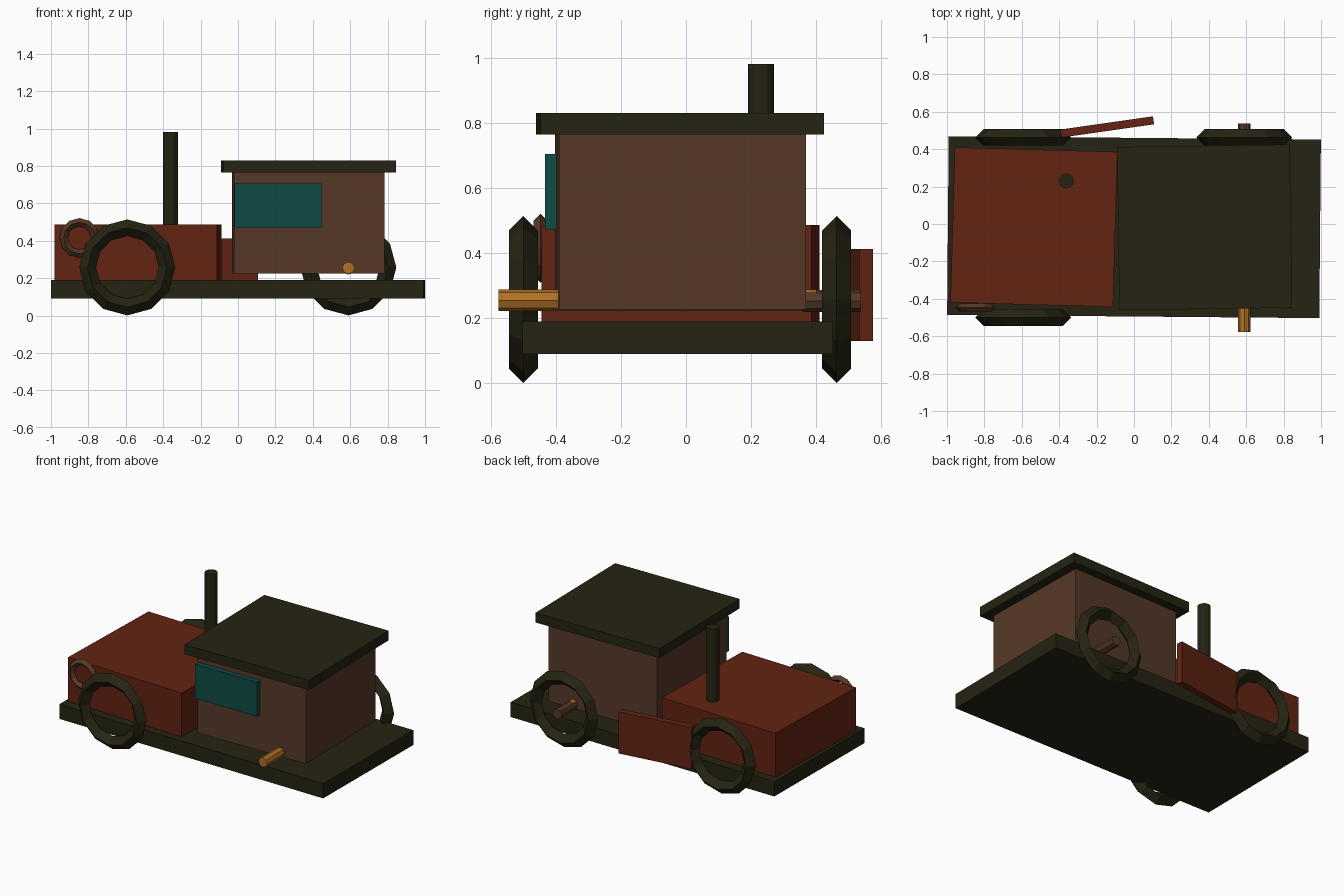
import bpy
import math

if "Cube" in bpy.data.objects:
    bpy.data.objects.remove(bpy.data.objects["Cube"])


def material(name, rgb):
    m = bpy.data.materials.new(name)
    m.diffuse_color = (*rgb, 1)
    m.use_nodes = True
    m.node_tree.nodes["Principled BSDF"].inputs["Base Color"].default_value = m.diffuse_color
    return m


DARK = material("dark olive", (0.019, 0.017, 0.006))
RED = material("rust red", (0.122, 0.017, 0.006))
BROWN = material("wood brown", (0.092, 0.040, 0.021))
TEAL = material("teal glass", (0.005, 0.070, 0.060))
GOLD = material("brass", (0.44, 0.16, 0.017))


def finish(name, mat):
    ob = bpy.context.object
    ob.name = name
    ob.data.materials.append(mat)
    return ob


def box(name, mat, centre, size, z0, z1, turn=0):
    bpy.ops.mesh.primitive_cube_add(
        size=1, location=(*centre, (z0 + z1) / 2), rotation=(0, 0, math.radians(turn)))
    bpy.context.object.scale = (*size, z1 - z0)
    return finish(name, mat)


def rod(name, mat, x, z, y0, y1, r):
    bpy.ops.mesh.primitive_cylinder_add(
        vertices=8, radius=r, depth=y1 - y0,
        location=(x, (y0 + y1) / 2, z), rotation=(math.pi / 2, 0, 0))
    return finish(name, mat)


def ring(name, mat, loc, major, minor):
    # diamond cross-section, twelve sides
    bpy.ops.mesh.primitive_torus_add(
        major_segments=12, minor_segments=4, major_radius=major,
        minor_radius=minor, location=loc, rotation=(math.pi / 2, 0, 0))
    return finish(name, mat)


# body, slightly askew blocks
box("chassis", DARK, (0, -0.017), (1.99, 0.955), 0.09, 0.19, -0.5)
box("hood", RED, (-0.535, -0.017), (0.87, 0.83), 0.19, 0.487, -1.6)
box("cabin", BROWN, (0.376, -0.017), (0.805, 0.76), 0.226, 0.77, 0.9)
box("roof", DARK, (0.377, -0.018), (0.923, 0.873), 0.765, 0.83, 0.8)
box("window", TEAL, (0.213, -0.416), (0.465, 0.036), 0.472, 0.705)

# loose door panel on the far side
box("open_door", RED, (-0.143, 0.519), (0.50, 0.043), 0.13, 0.412, 8.1)

# smokestack
bpy.ops.mesh.primitive_cylinder_add(vertices=12, radius=0.04, depth=0.50,
                                    location=(-0.362, 0.23, 0.732))
finish("smokestack", DARK)

# three wheels, the fourth is missing
for name, x, y in (("front_wheel_near", -0.592, -0.50),
                   ("front_wheel_far", -0.592, 0.463),
                   ("rear_wheel_far", 0.59, 0.463)):
    ring(name, DARK, (x, y, 0.2575), 0.212, 0.0445)

# lamp ring and exposed axle
ring("lamp_ring", BROWN, (-0.848, -0.447, 0.415), 0.084, 0.022)
rod("axle_brass", GOLD, 0.59, 0.255, -0.577, 0.40, 0.033)
rod("axle_stub", BROWN, 0.59, 0.253, 0.36, 0.538, 0.034)
